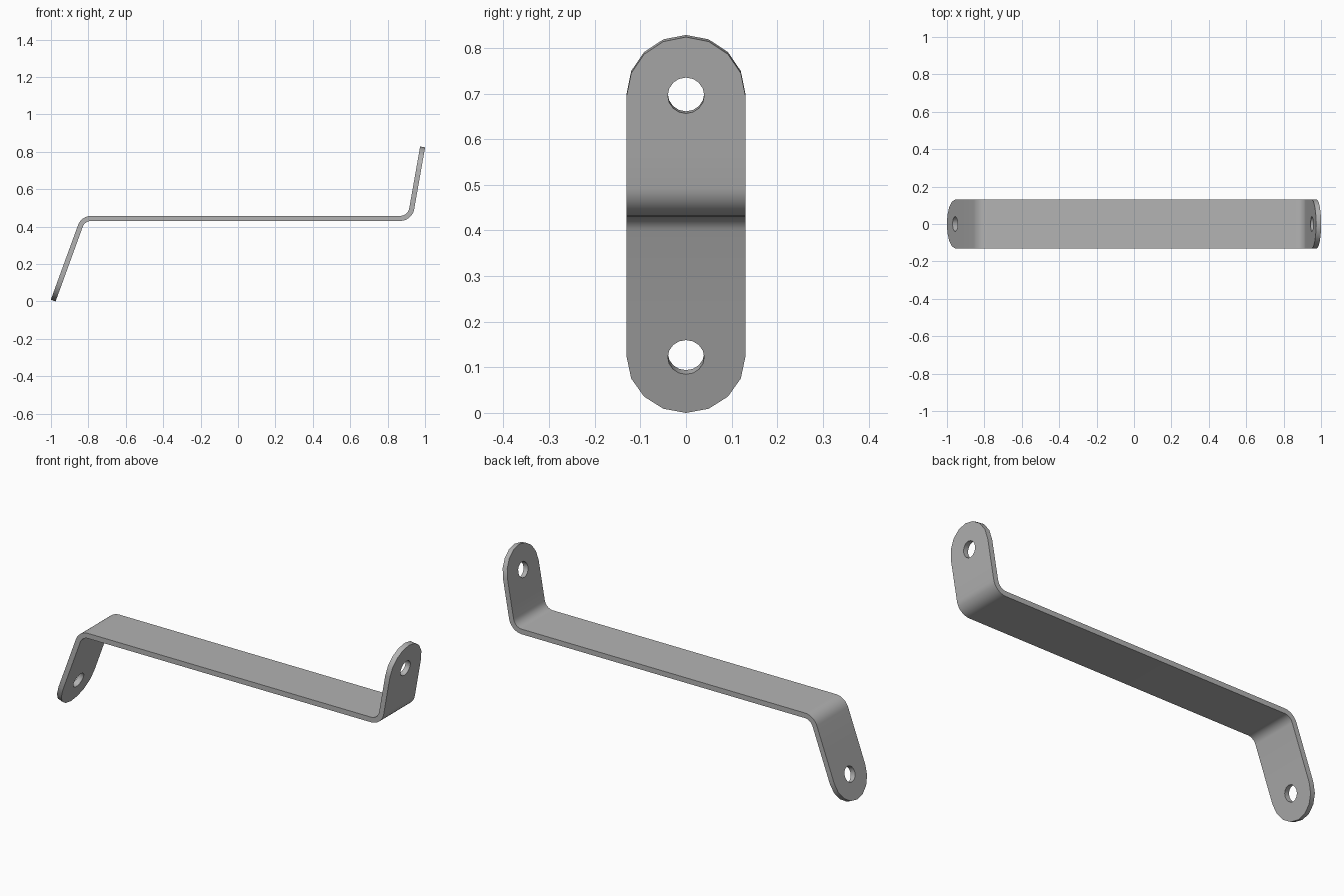
import bpy, bmesh
from math import sin, cos, tan, pi, radians

cube = bpy.data.objects.get("Cube")
if cube:
    bpy.data.objects.remove(cube, do_unlink=True)

HALF = 0.13        # half width and end radius
HOLE = 0.04
THICK = 0.027
BEND = 0.062       # centre line bend radius
MID_Z = 0.444
LOW, HIGH = radians(70), radians(80)

# Centre line: straight legs and bends as (length, turn)
tip_x, tip_z = -0.988, 0.0045
end_x, end_z = 0.987, 0.826
corner_a = tip_x + (MID_Z - tip_z) / tan(LOW)
corner_b = end_x - (end_z - MID_Z) / tan(HIGH)
cut_a, cut_b = BEND * tan(LOW / 2), BEND * tan(HIGH / 2)
pieces = [((MID_Z - tip_z) / sin(LOW) - cut_a, 0),
          (BEND * LOW, -LOW),
          (corner_b - corner_a - cut_a - cut_b, 0),
          (BEND * HIGH, HIGH),
          ((end_z - MID_Z) / sin(HIGH) - cut_b, 0)]
total = sum(p[0] for p in pieces)


def place(s, y):
    """Put a point of the flat strip onto the bent centre line."""
    x, z, heading = tip_x, tip_z, LOW
    for length, turn in pieces:
        f = min(s / length, 1)
        half = turn * f / 2
        chord = length * f * (sin(half) / half if half else 1)
        x += chord * cos(heading + half)
        z += chord * sin(heading + half)
        heading += turn * f
        s -= length
        if s <= 0:
            break
    return x, y, z


bm = bmesh.new()


def face(points):
    bm.faces.new([bm.verts.new(place(*p)) for p in points])


# Rounded end tabs, each a ring of faces around its hole
def ring(centre, out, angle):
    c, s = cos(angle), sin(angle)
    r = HALF if c > -1e-6 else HALF / max(abs(c), abs(s))
    return [(centre + out * k * c, k * s) for k in (HOLE, r)]


for centre, out in ((HALF, -1), (total - HALF, 1)):
    for i in range(16):
        a = ring(centre, out, i * pi / 8)
        b = ring(centre, out, (i + 1) * pi / 8)
        face([a[0], a[1], b[1], b[0]])

# Strip between the tabs, with extra rows through the bends
rows, start = [2 * HALF], 0
for length, turn in pieces[:-1]:
    steps = 8 if turn else 1
    rows += [start + length * (i + 1) / steps for i in range(steps)]
    start += length
rows.append(total - 2 * HALF)
cols = [HALF * k for k in (-1, -tan(pi / 8), 0, tan(pi / 8), 1)]
for s0, s1 in zip(rows, rows[1:]):
    for y0, y1 in zip(cols, cols[1:]):
        face([(s0, y0), (s1, y0), (s1, y1), (s0, y1)])

bmesh.ops.remove_doubles(bm, verts=bm.verts, dist=0.0005)
bmesh.ops.recalc_face_normals(bm, faces=bm.faces)
mesh = bpy.data.meshes.new("bent_bracket")
bm.to_mesh(mesh)
bm.free()
bracket = bpy.data.objects.new("bent_bracket", mesh)
bpy.context.collection.objects.link(bracket)

# Plate thickness
solid = bracket.modifiers.new("thickness", "SOLIDIFY")
solid.thickness = THICK
solid.offset = 0
bpy.ops.object.select_all(action="DESELECT")
bracket.select_set(True)
bpy.context.view_layer.objects.active = bracket
bpy.ops.object.modifier_apply(modifier=solid.name)
bpy.ops.object.shade_smooth_by_angle(angle=radians(30))

# Plain grey metal
grey = bpy.data.materials.new("grey_metal")
grey.use_nodes = True
colour = (0.45, 0.45, 0.45, 1)
grey.diffuse_color = colour
grey.node_tree.nodes["Principled BSDF"].inputs["Base Color"].default_value = colour
bracket.data.materials.append(grey)
